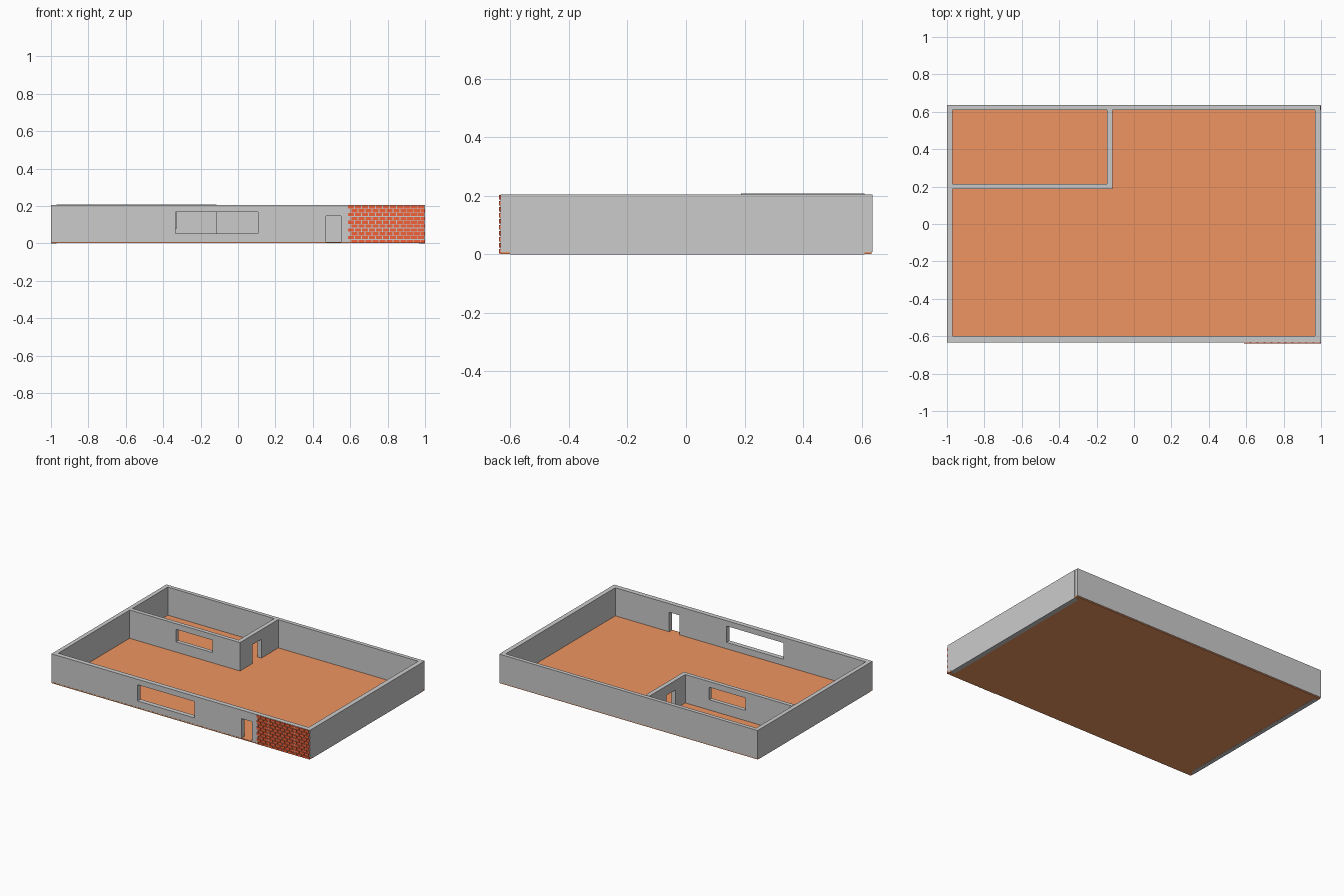
import bpy, bmesh
from mathutils import Matrix, Vector

if "Cube" in bpy.data.objects:
    bpy.data.objects.remove(bpy.data.objects["Cube"])


def material(name, color):
    m = bpy.data.materials.new(name)
    m.diffuse_color = (*color, 1)
    m.use_nodes = True
    m.node_tree.nodes["Principled BSDF"].inputs["Base Color"].default_value = m.diffuse_color
    return m


def add_box(bm, lo, hi):
    lo, hi = Vector(lo), Vector(hi)
    mat = Matrix.Translation((lo + hi) / 2) @ Matrix.Diagonal((*(hi - lo), 1))
    bmesh.ops.create_cube(bm, size=1, matrix=mat)


def make(name, boxes, mat=None):
    bm = bmesh.new()
    for lo, hi in boxes:
        add_box(bm, lo, hi)
    me = bpy.data.meshes.new(name)
    bm.to_mesh(me)
    bm.free()
    ob = bpy.data.objects.new(name, me)
    bpy.context.collection.objects.link(ob)
    if mat:
        me.materials.append(mat)
    return ob


def cut(wall, lo, hi):
    cutter = make("opening_cutter", [(lo, hi)])
    mod = wall.modifiers.new("opening", 'BOOLEAN')
    mod.operation = 'DIFFERENCE'
    mod.solver = 'EXACT'
    mod.object = cutter
    bpy.context.view_layer.objects.active = wall
    bpy.ops.object.modifier_apply(modifier=mod.name)
    bpy.data.objects.remove(cutter)


floor_mat = material("terracotta", (0.86, 0.30, 0.12))
brick_mat = material("red_brick", (0.9, 0.12, 0.04))

TOP, BASE = 0.205, 0.008

# Floor slab
make("floor", [((-0.999, -0.634, 0.001), (0.999, 0.634, 0.0085))], floor_mat)

# Outer walls
front = make("front_wall", [((-1, -0.633, BASE), (1, -0.6, TOP))])
make("back_wall", [((-1, 0.61, BASE), (0.997, 0.637, TOP))])
make("left_wall", [((-1, -0.6, 0), (-0.97, 0.61, TOP))])
make("right_wall", [((0.967, -0.6, 0), (1, 0.61, TOP))])

# Front window and door openings
cut(front, (-0.335, -0.7, 0.053), (0.107, -0.55, 0.167))
cut(front, (0.47, -0.7, -0.05), (0.55, -0.55, 0.145))

# Inner room walls with a window and a door
room_front = make("room_front_wall", [((-0.97, 0.187, BASE), (-0.115, 0.215, 0.207))])
room_side = make("room_side_wall", [((-0.145, 0.215, BASE), (-0.115, 0.61, 0.207))])
cut(room_front, (-0.61, 0.1, 0.08), (-0.33, 0.3, 0.167))
cut(room_side, (-0.2, 0.323, -0.05), (-0.05, 0.423, 0.14))

# Brick cladding in running bond, right end of the front wall
ROWS, COLS = 10, 11
px, pz = 0.41 / COLS, TOP / ROWS
bricks = []
for r in range(ROWS):
    start = 0.588 + (px / 2 if r % 2 == 0 else 0)
    z = r * pz + 0.002
    for c in range(COLS):
        x0 = start + c * px
        x1 = min(x0 + px - 0.004, 1.0)
        bricks.append(((x0, -0.638, z), (x1, -0.630, z + pz - 0.004)))
    if r % 2 == 0:  # half brick closing the shifted row
        bricks.append(((0.598, -0.638, z), (start - 0.004, -0.630, z + pz - 0.004)))
make("brick_cladding", bricks, brick_mat)
